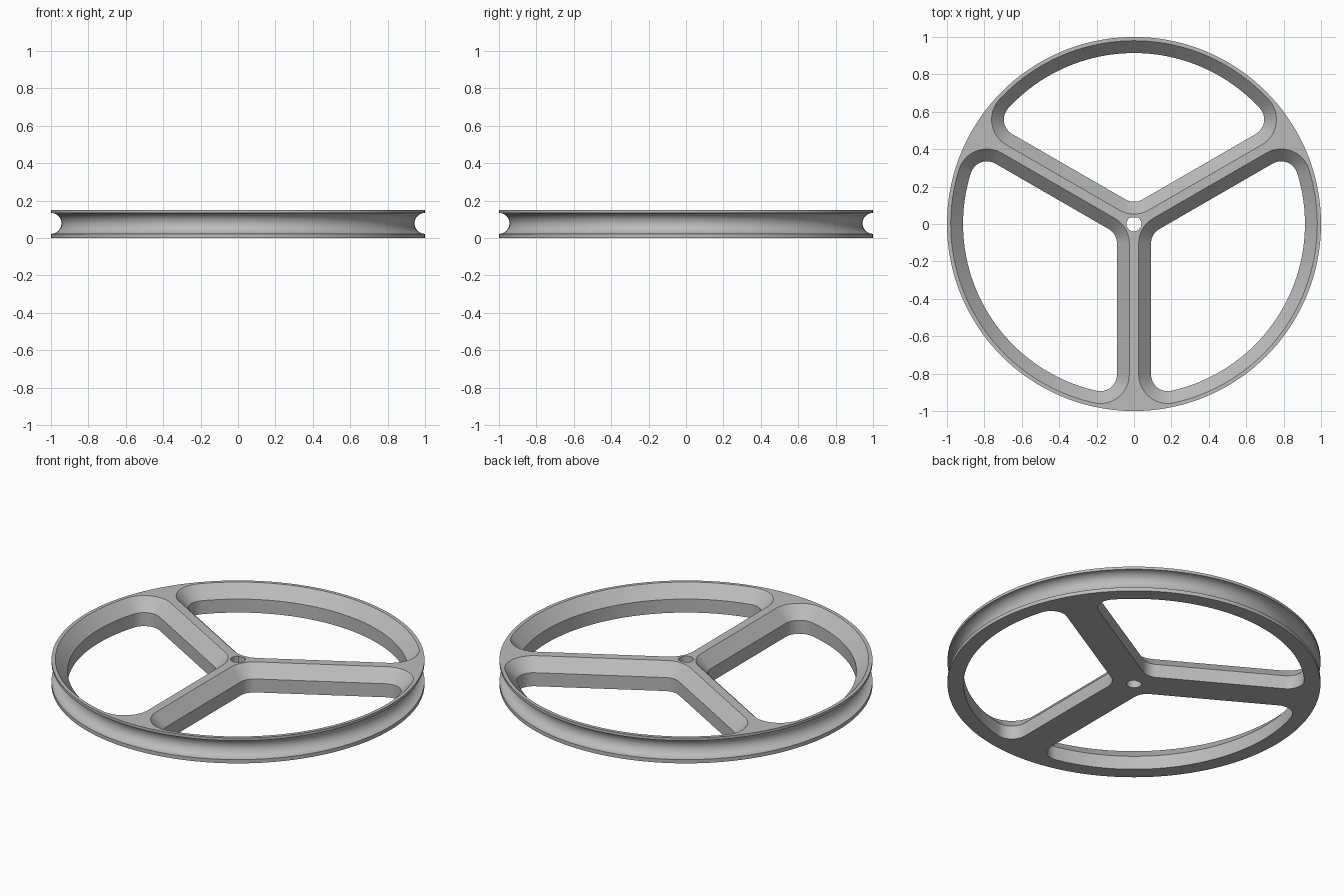
import bpy, bmesh
from math import radians, degrees, sin, cos, asin, sqrt

cube = bpy.data.objects.get("Cube")
if cube:
    bpy.data.objects.remove(cube, do_unlink=True)

HEIGHT = 0.15
GROOVE_Z, GROOVE_R = 0.078, 0.056
CHAMFER, CHAMFER_Z = 0.066, 0.08
CORNER = 0.09                      # corner radius of a window
CORE_HALF = 0.091 + CORNER         # spoke half width plus corner
CORE_R = 0.914 - CORNER            # window arc radius less corner

bm = bmesh.new()


def arc(cx, cy, r, start, end, steps):
    """Points on an arc, angles in degrees, both ends included."""
    angles = [radians(start + (end - start) * i / steps) for i in range(steps + 1)]
    return [(cx + r * cos(a), cy + r * sin(a)) for a in angles]


def circle(r, steps=144):
    return arc(0, 0, r, 0, 360, steps)[:-1]


def window(grow, turn):
    """Rounded sector between two spokes, grown outwards, turned about z."""
    r = CORNER + grow
    a = 30 + degrees(asin(CORE_HALF / CORE_R))
    x, y = CORE_R * cos(radians(a)), CORE_R * sin(radians(a))
    pts = arc(0, CORE_HALF / cos(radians(30)), r, 240, 300, 10)
    pts += arc(x, y, r, -60, a, 16)
    pts += arc(0, 0, CORE_R + r, a, 180 - a, 40)[1:-1]
    pts += arc(-x, y, r, 180 - a, 240, 16)
    c, s = cos(radians(turn)), sin(radians(turn))
    return [(c * px - s * py, s * px + c * py) for px, py in pts]


def skin(sections):
    """Join a stack of (outline, z) loops; return its end edges."""
    loops = [[bm.verts.new((x, y, z)) for x, y in pts] for pts, z in sections]
    n = len(loops[0])
    for low, high in zip(loops, loops[1:]):
        for i in range(n):
            j = (i + 1) % n
            bm.faces.new((low[i], low[j], high[j], high[i]))
    return [[bm.edges.get((l[i], l[(i + 1) % n])) for i in range(n)]
            for l in (loops[0], loops[-1])]


# Outer rim with a round belt groove
groove = arc(1, GROOVE_Z, GROOVE_R, 270, 90, 20)
profile = [(1, 0)] + groove + [(1, HEIGHT)]
walls = [skin([(circle(r), z) for r, z in profile])]

# Three windows, chamfered towards the top
for turn in (0, 120, 240):
    walls.append(skin([(window(0, turn), 0),
                       (window(0, turn), CHAMFER_Z),
                       (window(CHAMFER, turn), HEIGHT)]))

# D-shaped shaft hole
bore = arc(0, 0, 0.04, 122, 418, 32)
walls.append(skin([(bore, 0), (bore, HEIGHT)]))

# Flat bottom and top faces around all openings
for side, direction in ((0, -1), (1, 1)):
    edges = [e for w in walls for e in w[side]]
    bmesh.ops.triangle_fill(bm, edges=edges, use_beauty=True, normal=(0, 0, direction))

bmesh.ops.recalc_face_normals(bm, faces=bm.faces)
mesh = bpy.data.meshes.new("pulley_wheel")
bm.to_mesh(mesh)
bm.free()

grey = bpy.data.materials.new("light grey")
grey.use_nodes = True
colour = (0.5, 0.5, 0.5, 1)
grey.diffuse_color = colour
grey.node_tree.nodes["Principled BSDF"].inputs["Base Color"].default_value = colour
mesh.materials.append(grey)

wheel = bpy.data.objects.new("pulley_wheel", mesh)
bpy.context.collection.objects.link(wheel)
bpy.context.view_layer.objects.active = wheel
wheel.select_set(True)
bpy.ops.object.shade_smooth_by_angle(angle=radians(30))
